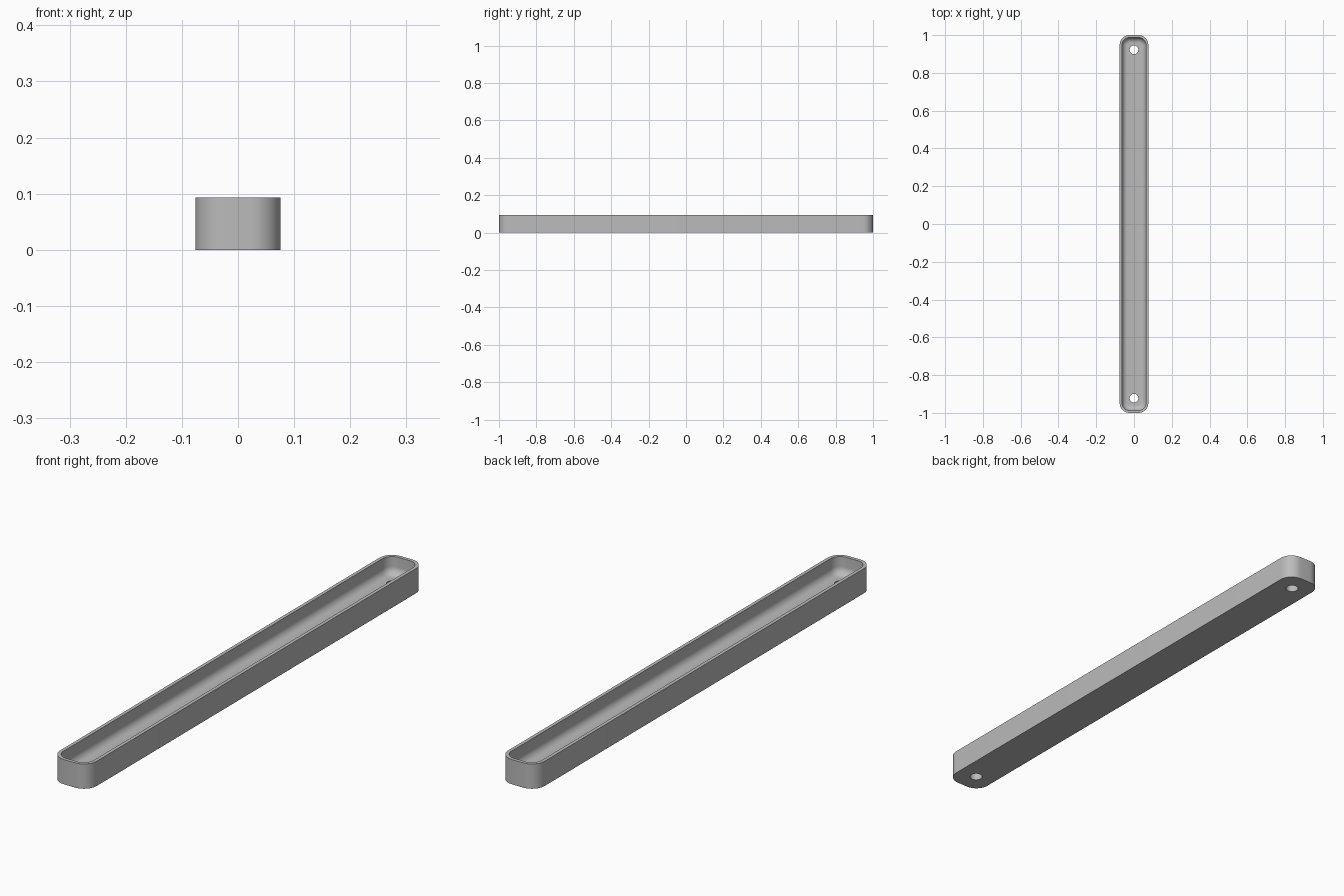
import bpy
import bmesh
from math import sin, cos, pi, radians

cube = bpy.data.objects.get("Cube")
if cube:
    bpy.data.objects.remove(cube, do_unlink=True)

HALF_W, HALF_L, HEIGHT = 0.076, 1.0, 0.093
CORNER, WALL = 0.053, 0.013
FLOOR, FILLET = 0.027, 0.028
HOLE_Y, HOLE_R = 0.922, 0.023
STEPS = 10

# Plain grey finish
grey = bpy.data.materials.new("grey")
grey.use_nodes = True
colour = (0.5, 0.5, 0.5, 1)
grey.diffuse_color = colour
grey.node_tree.nodes["Principled BSDF"].inputs["Base Color"].default_value = colour


def rounded_loop(bm, inset, z):
    """Rounded rectangle, inset from the outer outline, at height z."""
    r = CORNER - inset
    verts = []
    for k, (sx, sy) in enumerate([(1, 1), (-1, 1), (-1, -1), (1, -1)]):
        for i in range(STEPS + 1):
            a = (k + i / STEPS) * pi / 2
            verts.append(bm.verts.new((sx * (HALF_W - CORNER) + r * cos(a),
                                       sy * (HALF_L - CORNER) + r * sin(a), z)))
    return verts


# Tray: outer wall, flat rim, inner wall, fillet and floor
profile = [(0, 0), (0, HEIGHT), (WALL, HEIGHT)]
for i in range(STEPS + 1):
    a = i / STEPS * pi / 2
    profile.append((WALL + FILLET * (1 - cos(a)), FLOOR + FILLET * (1 - sin(a))))

bm = bmesh.new()
loops = [rounded_loop(bm, inset, z) for inset, z in profile]
for low, high in zip(loops, loops[1:]):
    for i in range(len(low)):
        j = (i + 1) % len(low)
        bm.faces.new((low[i], low[j], high[j], high[i]))
bm.faces.new(loops[0][::-1])
bm.faces.new(loops[-1])
bmesh.ops.recalc_face_normals(bm, faces=bm.faces)
mesh = bpy.data.meshes.new("tray")
bm.to_mesh(mesh)
bm.free()
mesh.materials.append(grey)
tray = bpy.data.objects.new("tray", mesh)
bpy.context.collection.objects.link(tray)

# Screw holes through the floor at both ends
for side in (-1, 1):
    bpy.ops.mesh.primitive_cylinder_add(vertices=32, radius=HOLE_R, depth=0.2,
                                        location=(0, side * HOLE_Y, 0))
    cutter = bpy.context.object
    cutter.name = "hole_cutter"
    cutter.hide_render = True
    cutter.data.materials.append(grey)
    cut = tray.modifiers.new("screw_hole", 'BOOLEAN')
    cut.operation = 'DIFFERENCE'
    cut.solver = 'EXACT'
    cut.object = cutter
    bpy.ops.object.select_all(action='DESELECT')
    tray.select_set(True)
    bpy.context.view_layer.objects.active = tray
    bpy.ops.object.modifier_apply(modifier=cut.name)
    bpy.data.objects.remove(cutter, do_unlink=True)

bpy.ops.object.shade_smooth_by_angle(angle=radians(30))
